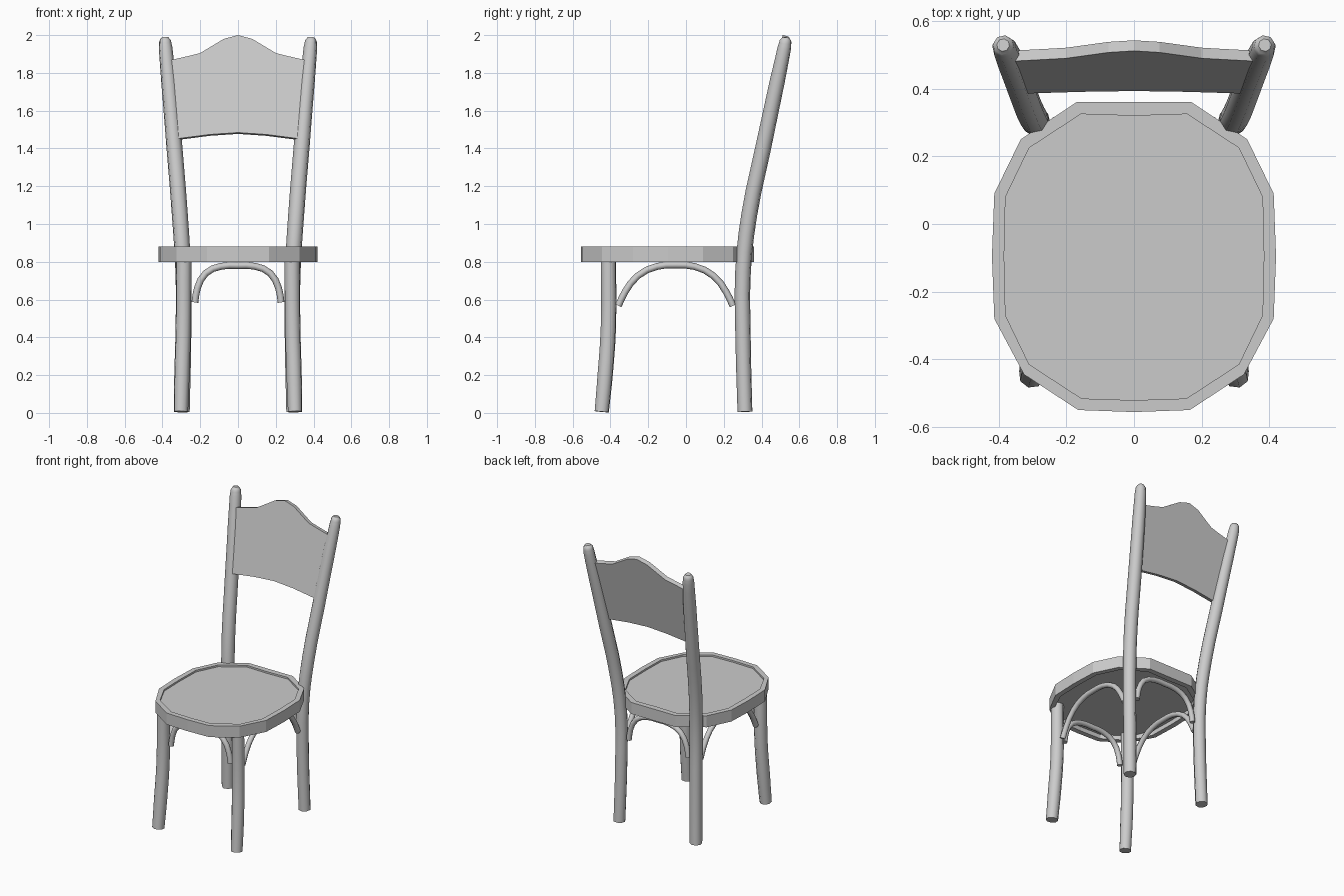
import bpy, bmesh
from mathutils import Vector

if "Cube" in bpy.data.objects:
    bpy.data.objects.remove(bpy.data.objects["Cube"])


def add_mesh(name, bm):
    bmesh.ops.recalc_face_normals(bm, faces=bm.faces)
    me = bpy.data.meshes.new(name)
    bm.to_mesh(me)
    bm.free()
    ob = bpy.data.objects.new(name, me)
    bpy.context.collection.objects.link(ob)
    return ob


def tube(name, pts, depth, steps=3, sides=2, mirror=False):
    """Smooth round rod through (x, y, z, radius factor) points."""
    cu = bpy.data.curves.new(name, 'CURVE')
    cu.dimensions = '3D'
    cu.bevel_depth = depth
    cu.bevel_resolution = sides
    cu.resolution_u = steps
    cu.use_fill_caps = True
    sp = cu.splines.new('BEZIER')
    sp.bezier_points.add(len(pts) - 1)
    for bp, (x, y, z, r) in zip(sp.bezier_points, pts):
        bp.co = (x, y, z)
        bp.radius = r
        bp.handle_left_type = bp.handle_right_type = 'AUTO'
    ob = bpy.data.objects.new(name, cu)
    bpy.context.collection.objects.link(ob)
    bpy.ops.object.select_all(action='DESELECT')
    ob.select_set(True)
    bpy.context.view_layer.objects.active = ob
    bpy.ops.object.convert(target='MESH')
    ob = bpy.context.view_layer.objects.active
    ob.name = name
    bpy.ops.object.shade_smooth_by_angle(angle=0.87)
    if mirror:
        ob.modifiers.new("mirror", 'MIRROR')
    return ob


def mirrored(half):
    """Close a right-hand outline whose first and last points lie on x = 0."""
    return half + [(-x, y) for x, y in reversed(half[1:-1])]


# seat rim and recessed seat panel
outer = mirrored([(0, .36), (.17, .36), (.335, .25), (.413, .09), (.42, -.095),
                  (.413, -.28), (.325, -.445), (.165, -.55), (0, -.556)])
inner = mirrored([(0, .32), (.157, .325), (.31, .225), (.38, .08), (.384, -.095),
                  (.38, -.27), (.31, -.415), (.155, -.516), (0, -.521)])
bm = bmesh.new()
loops = [[bm.verts.new((x, y, z)) for x, y in ring]
         for ring, z in ((outer, .80), (outer, .88), (inner, .88), (inner, .80))]
n = len(outer)
for k in range(4):
    a, b = loops[k], loops[(k + 1) % 4]
    for i in range(n):
        j = (i + 1) % n
        bm.faces.new((a[i], a[j], b[j], b[i]))
add_mesh("seat_rim", bm)

bm = bmesh.new()
face = bm.faces.new([bm.verts.new((x, y, .83)) for x, y in inner])
ext = bmesh.ops.extrude_face_region(bm, geom=[face])
bmesh.ops.translate(bm, vec=(0, 0, .038),
                    verts=[g for g in ext['geom'] if isinstance(g, bmesh.types.BMVert)])
add_mesh("seat_panel", bm)

# backrest panel, leaning back
slope = .23
back = mirrored([(0, 2.0), (.075, 1.98), (.2, 1.905), (.26, 1.89), (.36, 1.867),
                 (.32, 1.452), (.15, 1.474), (0, 1.484)])
bm = bmesh.new()
face = bm.faces.new([bm.verts.new((x, .39 + slope * (z - 1.47), z)) for x, z in back])
ext = bmesh.ops.extrude_face_region(bm, geom=[face])
bmesh.ops.translate(bm, vec=Vector((0, 1, -slope)).normalized() * .032,
                    verts=[g for g in ext['geom'] if isinstance(g, bmesh.types.BMVert)])
add_mesh("backrest", bm)

# front legs
tube("front_leg", [(.302, -.446, .006, .93), (.297, -.428, .2, 1), (.29, -.411, .45, 1),
                   (.287, -.411, .83, 1)], .042, mirror=True)

# back legs continuing up as back posts
tube("back_leg", [(.295, .312, .006, .95), (.288, .302, .4, .98), (.29, .302, .75, 1),
                  (.308, .335, 1.05, 1.02), (.336, .408, 1.4, 1.02),
                  (.366, .482, 1.75, .97), (.383, .52, 1.93, .87),
                  (.386, .527, 1.97, .75), (.387, .529, 1.988, .45)],
     .042, mirror=True)

# bentwood braces between the legs
cross = [(.228, .585), (.215, .66), (.17, .74), (.09, .776)]
for name, y in (("front_brace", -.41), ("back_brace", .302)):
    half = [(-x, y, z, 1) for x, z in cross]
    tube(name, half + [(0, y, .78, 1)] + [(-x, y, z, 1) for x, y, z, _ in reversed(half)],
         .018, steps=2)
side = [(.303, .567), (.268, .64), (.2, .726), (.1, .775)]
half = [(.287, -.055 - d, z, 1) for d, z in side]
tube("side_brace", half + [(.287, -.055, .783, 1)]
     + [(.287, -.055 + d, z, 1) for d, z in reversed(side)],
     .018, steps=2, mirror=True)
